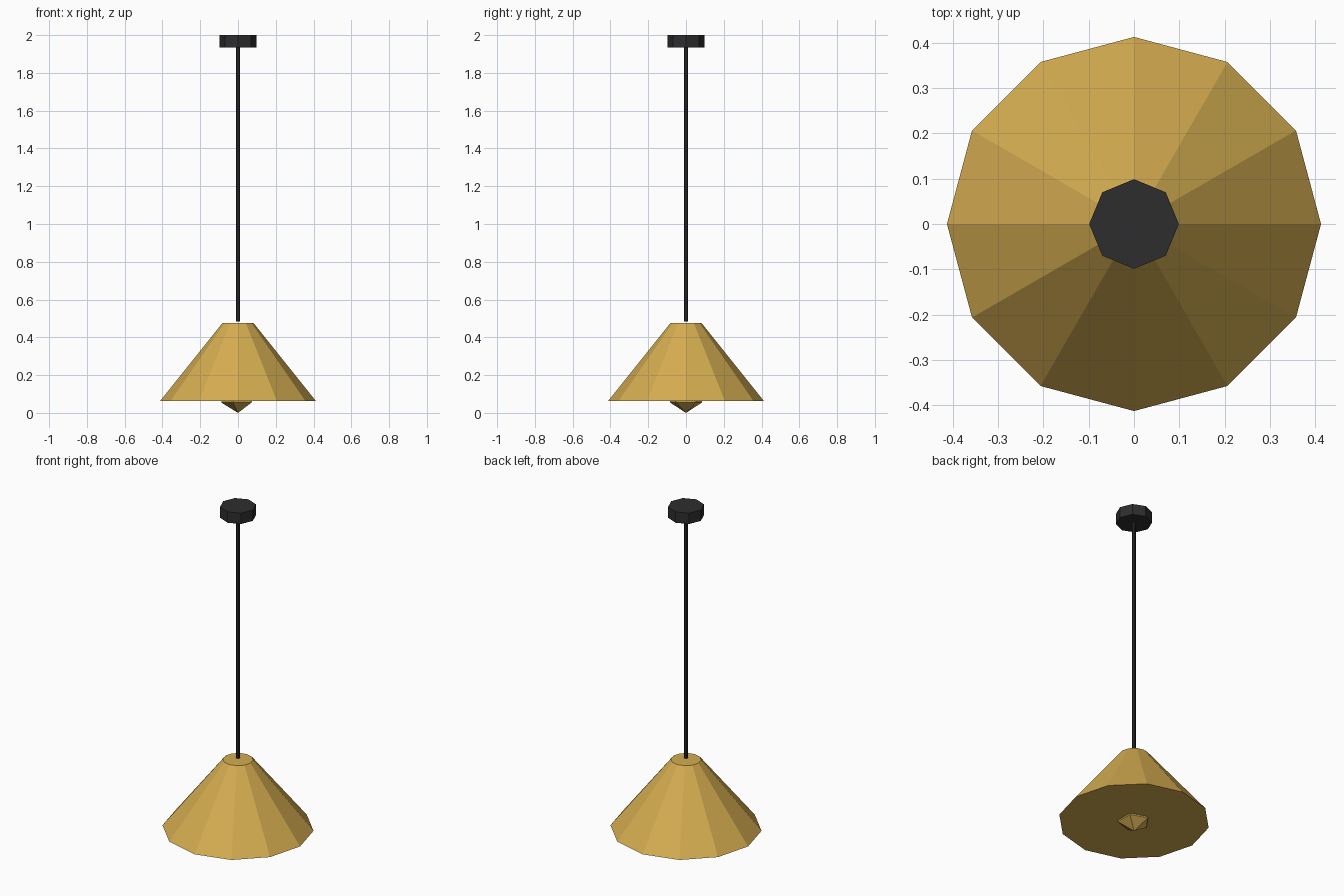
import bpy

if "Cube" in bpy.data.objects:
    bpy.data.objects.remove(bpy.data.objects["Cube"])


def make_material(name, rgb):
    mat = bpy.data.materials.new(name)
    mat.diffuse_color = (*rgb, 1.0)
    mat.use_nodes = True
    mat.node_tree.nodes["Principled BSDF"].inputs["Base Color"].default_value = mat.diffuse_color
    return mat


gold = make_material("warm gold", (0.665, 0.418, 0.082))
black = make_material("soft black", (0.027, 0.027, 0.028))


def finish(name, mat):
    obj = bpy.context.object
    obj.name = name
    obj.data.materials.append(mat)
    return obj


def frustum(name, sides, r_bottom, r_top, z_bottom, z_top, mat):
    """Capped, flat-faced prism or cone section standing on the z axis."""
    bpy.ops.mesh.primitive_cone_add(
        vertices=sides, radius1=r_bottom, radius2=r_top,
        depth=z_top - z_bottom, location=(0, 0, (z_bottom + z_top) / 2))
    return finish(name, mat)


# Ceiling mount
frustum("ceiling_canopy", 8, 0.099, 0.099, 1.935, 2.0, black)

# Hanging rod, ending just above the shade
frustum("rod", 8, 0.01, 0.01, 0.484, 1.96, black)

# Twelve-sided shade, closed at both ends
frustum("shade", 12, 0.413, 0.083, 0.062, 0.475, gold)

# Faceted bulb poking out below the shade
bpy.ops.mesh.primitive_ico_sphere_add(subdivisions=1, radius=0.099, location=(0, 0, 0.099))
finish("bulb", gold)
